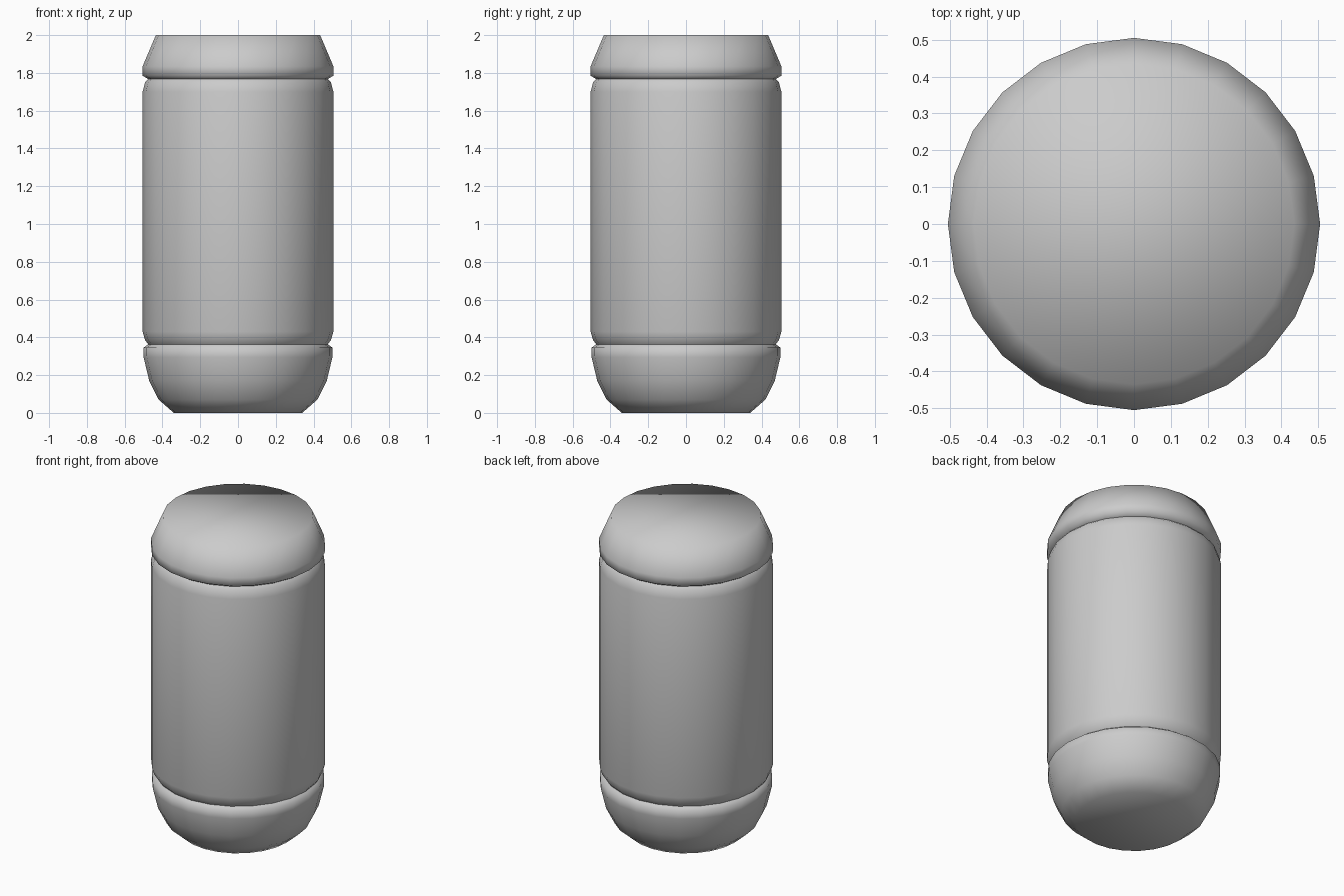
import bpy
import bmesh
import math

if "Cube" in bpy.data.objects:
    bpy.data.objects.remove(bpy.data.objects["Cube"])

SIDES = 24

grey = bpy.data.materials.new("plain grey")
grey.diffuse_color = (0.6, 0.6, 0.6, 1)
grey.use_nodes = True
grey.node_tree.nodes["Principled BSDF"].inputs["Base Color"].default_value = grey.diffuse_color


def lathe(name, profile, cap_bottom=False, cap_top=False):
    """Revolve (radius, height) points about z, with optional flat caps."""
    bm = bmesh.new()
    rings = []
    for r, z in profile:
        rings.append([bm.verts.new((r * math.cos(math.tau * i / SIDES),
                                    r * math.sin(math.tau * i / SIDES), z))
                      for i in range(SIDES)])
    for low, high in zip(rings, rings[1:]):
        for i in range(SIDES):
            j = (i + 1) % SIDES
            bm.faces.new((low[i], low[j], high[j], high[i]))
    if cap_bottom:
        bm.faces.new(rings[0][::-1])
    if cap_top:
        bm.faces.new(rings[-1])
    for face in bm.faces:
        face.smooth = True
    mesh = bpy.data.meshes.new(name)
    bm.to_mesh(mesh)
    bm.free()
    mesh.materials.append(grey)
    obj = bpy.data.objects.new(name, mesh)
    bpy.context.collection.objects.link(obj)
    return obj


# Rounded base, ending in the lower groove
lathe("base", [(0.34, 0), (0.42, 0.07), (0.47, 0.17), (0.5, 0.295),
               (0.501, 0.345), (0.475, 0.363)], cap_bottom=True)

# Straight body between the two grooves
lathe("body", [(0.475, 0.363), (0.492, 0.385), (0.505, 0.43),
               (0.505, 1.70), (0.492, 1.75), (0.475, 1.767)])

# Tapered lid with a flat top
lathe("lid", [(0.475, 1.767), (0.505, 1.785), (0.505, 1.835),
              (0.435, 2.0)], cap_top=True)
